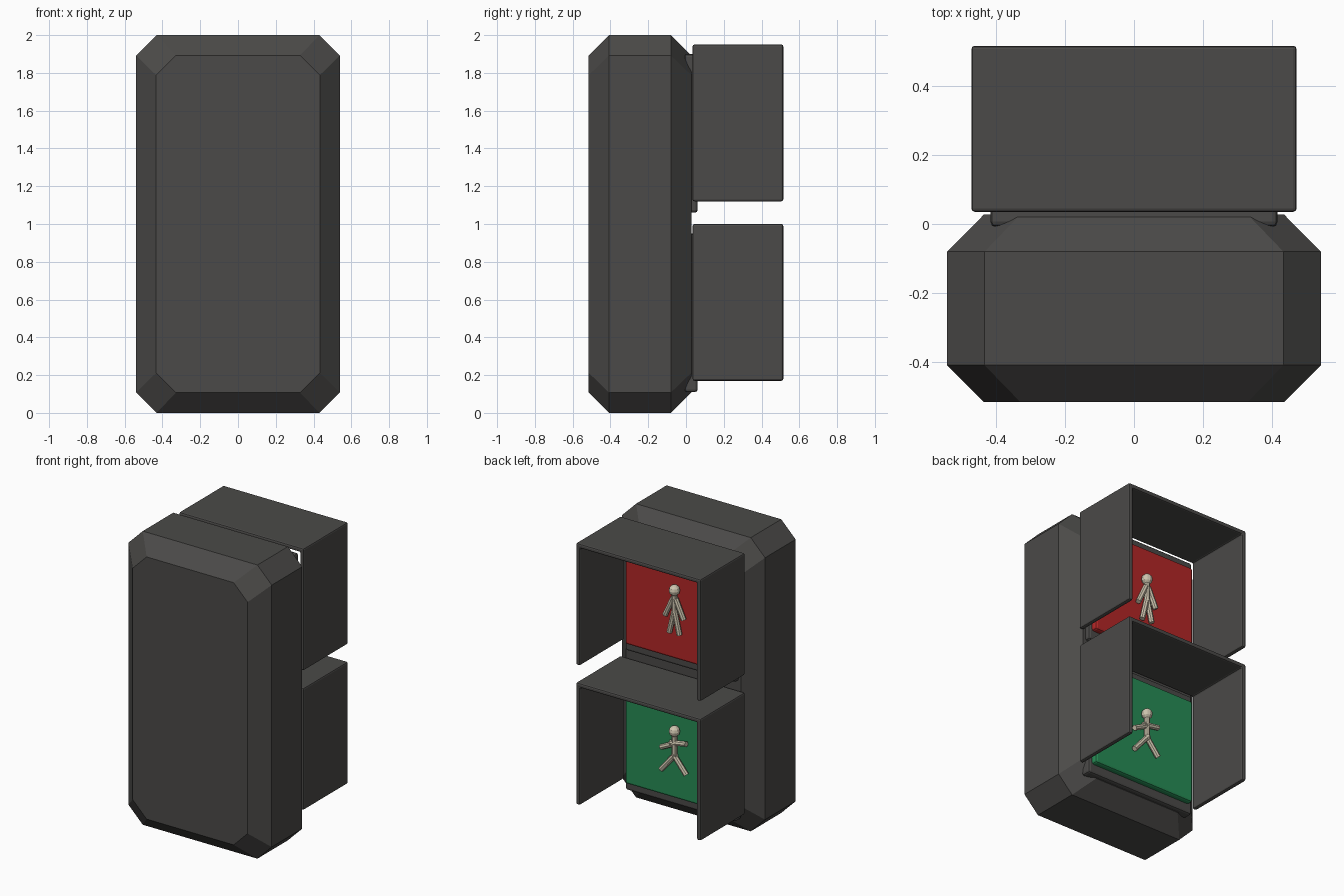
import bpy, bmesh
from mathutils import Vector

if "Cube" in bpy.data.objects:
    bpy.data.objects.remove(bpy.data.objects["Cube"])


def material(name, rgb):
    m = bpy.data.materials.new(name)
    m.diffuse_color = (*rgb, 1)
    m.use_nodes = True
    m.node_tree.nodes["Principled BSDF"].inputs["Base Color"].default_value = m.diffuse_color
    return m


DARK = material("dark_casing", (0.07, 0.068, 0.065))
RED = material("red_panel", (0.45, 0.02, 0.02))
GREEN = material("green_panel", (0.02, 0.26, 0.09))
PALE = material("pale_figure", (0.62, 0.56, 0.43))


def loft(name, rings, mat, bevel=0.0, segments=2):
    """Skin a stack of matching closed rings and cap both ends."""
    bm = bmesh.new()
    loops = [[bm.verts.new(p) for p in ring] for ring in rings]
    for a, b in zip(loops, loops[1:]):
        for i in range(len(a)):
            j = (i + 1) % len(a)
            bm.faces.new((a[i], a[j], b[j], b[i]))
    bm.faces.new(loops[0])
    bm.faces.new(loops[-1])
    bmesh.ops.recalc_face_normals(bm, faces=bm.faces[:])
    me = bpy.data.meshes.new(name)
    bm.to_mesh(me)
    bm.free()
    me.materials.append(mat)
    ob = bpy.data.objects.new(name, me)
    bpy.context.collection.objects.link(ob)
    if bevel:
        mod = ob.modifiers.new("rounded_edges", "BEVEL")
        mod.width, mod.segments = bevel, segments
    return ob


def octagon(y, hx, hz, cut):
    """Rectangle with cut corners, in the xz plane, centred on z = 1."""
    pts = [(hx, hz - cut), (hx - cut, hz), (cut - hx, hz), (-hx, hz - cut),
           (-hx, cut - hz), (cut - hx, -hz), (hx - cut, -hz), (hx, cut - hz)]
    return [(x, y, 1 + z) for x, z in pts]


def block(name, hx, y0, y1, z0, z1, mat, bevel):
    ring = [(-hx, z0), (hx, z0), (hx, z1), (-hx, z1)]
    return loft(name, [[(x, y, z) for x, z in ring] for y in (y0, y1)], mat, bevel)


def hood(name, z0, z1):
    """Three-sided visor, open at the bottom and the back."""
    w, t = 0.47, 0.03
    ring = [(-w, z0), (-w, z1), (w, z1), (w, z0),
            (w - t, z0), (w - t, z1 - t), (t - w, z1 - t), (t - w, z0)]
    return loft(name, [[(x, y, z) for x, z in ring] for y in (0.035, 0.515)], DARK, 0.01)


def limb(name, a, b, r=0.018):
    a, b = Vector((a[0], 0.125, a[1])), Vector((b[0], 0.125, b[1]))
    d = b - a
    bpy.ops.mesh.primitive_cylinder_add(vertices=8, radius=r, depth=d.length,
                                        location=(a + b) / 2,
                                        rotation=d.to_track_quat("Z", "Y").to_euler())
    ob = bpy.context.object
    ob.name = name
    ob.data.materials.append(PALE)


def figure(name, z, bones):
    bpy.ops.mesh.primitive_uv_sphere_add(segments=10, ring_count=6, radius=0.036,
                                         location=(0, 0.125, z))
    head = bpy.context.object
    head.name = name + "_head"
    head.data.materials.append(PALE)
    for part, a, b in bones:
        limb(f"{name}_{part}", a, b)


# Chamfered main casing
loft("casing", [octagon(-0.515, 0.433, 0.893, 0.105), octagon(-0.408, 0.54, 1.0, 0.108),
                octagon(-0.08, 0.54, 1.0, 0.108), octagon(0.028, 0.433, 0.893, 0.105)], DARK)

# Two signal units: hood, lens frame and coloured panel
for label, dz, mat in (("lower", 0.0, GREEN), ("upper", 0.95, RED)):
    hood(label + "_hood", 0.17 + dz, 1.0 + dz)
    block(label + "_lens_frame", 0.415, -0.008, 0.062, 0.11 + dz, 0.95 + dz, DARK, 0.015)
    block(label + "_panel", 0.39, 0.03, 0.1, 0.173 + dz, 0.89 + dz, mat, 0.015)

# Standing figure on the red panel
figure("standing_figure", 1.605, [
    ("torso", (0, 1.58), (0, 1.44)),
    ("left_arm", (0.01, 1.55), (0.07, 1.42)),
    ("right_arm", (-0.01, 1.55), (-0.07, 1.42)),
    ("left_leg", (0.0, 1.47), (0.038, 1.31)),
    ("right_leg", (0.0, 1.47), (-0.038, 1.31))])

# Walking figure on the green panel
figure("walking_figure", 0.645, [
    ("torso", (0, 0.62), (0, 0.46)),
    ("left_arm", (-0.01, 0.565), (0.1, 0.51)),
    ("right_arm", (0.03, 0.56), (-0.09, 0.58)),
    ("left_leg", (-0.01, 0.49), (0.1, 0.36)),
    ("right_leg", (0.01, 0.49), (-0.09, 0.37))])
